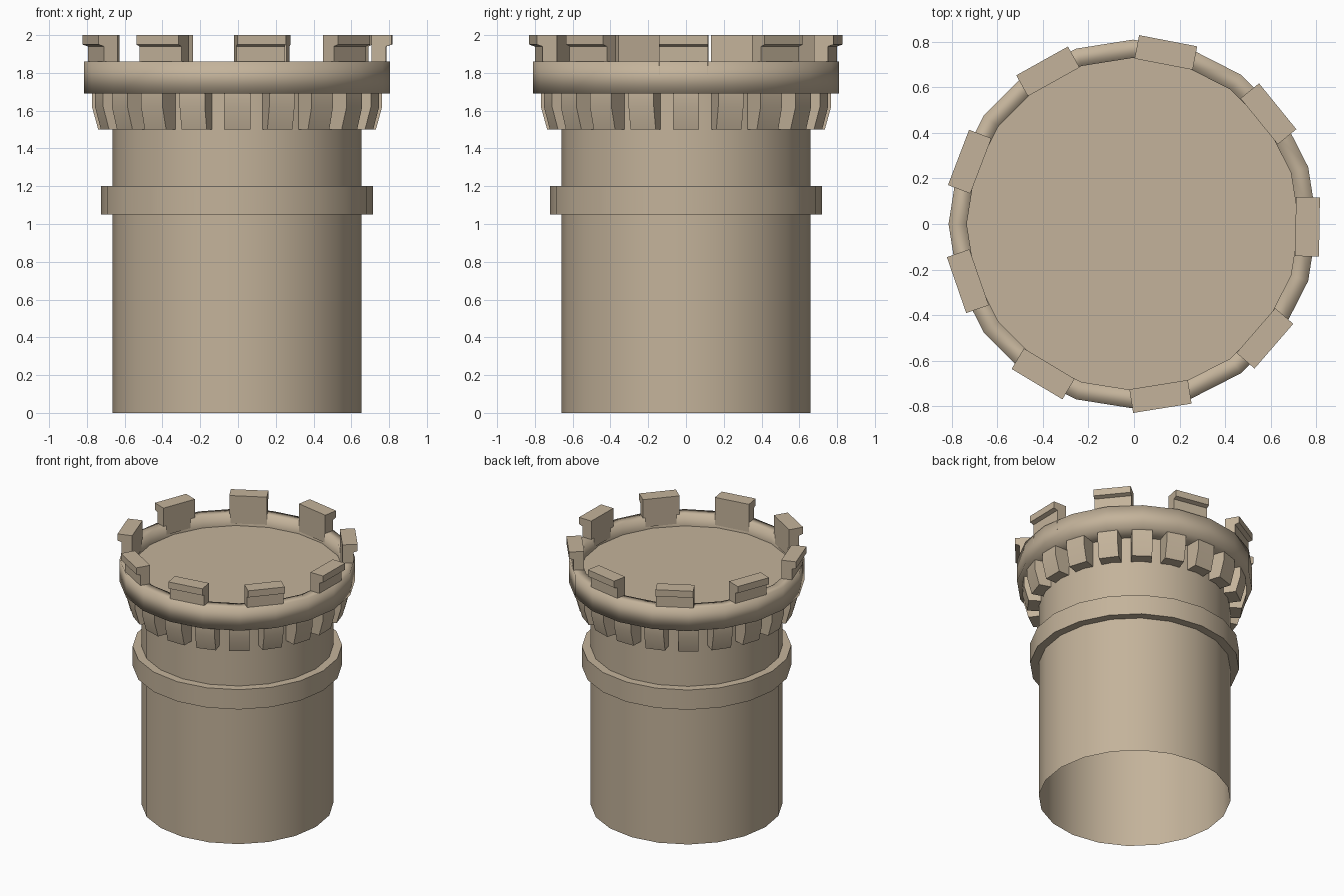
import bpy, bmesh, math
from mathutils import Matrix, Vector

if "Cube" in bpy.data.objects:
    bpy.data.objects.remove(bpy.data.objects["Cube"])

SIDES = 20
OFFSET = Vector((-0.005, 0.0, 0.0))

stone = bpy.data.materials.new("tan_stone")
stone.diffuse_color = (0.55, 0.45, 0.325, 1.0)
stone.use_nodes = True
stone.node_tree.nodes["Principled BSDF"].inputs["Base Color"].default_value = stone.diffuse_color


def finish(name, bm, angle=None):
    """Turn a bmesh into a coloured object; angle = smoothing limit in degrees."""
    bmesh.ops.translate(bm, verts=bm.verts, vec=OFFSET)
    mesh = bpy.data.meshes.new(name)
    bm.to_mesh(mesh)
    bm.free()
    mesh.materials.append(stone)
    obj = bpy.data.objects.new(name, mesh)
    bpy.context.collection.objects.link(obj)
    if angle is not None:
        bpy.ops.object.select_all(action='DESELECT')
        obj.select_set(True)
        bpy.context.view_layer.objects.active = obj
        bpy.ops.object.shade_smooth_by_angle(angle=math.radians(angle))
    return obj


def lathe(name, profile, closed=False, angle=40):
    """Revolve (radius, z) points around z; profile runs bottom to top on the outside."""
    bm = bmesh.new()
    rings = []
    for r, z in profile:
        rings.append([bm.verts.new((r * math.cos(2 * math.pi * i / SIDES),
                                    r * math.sin(2 * math.pi * i / SIDES), z))
                      for i in range(SIDES)])
    pairs = list(zip(rings, rings[1:]))
    if closed:
        pairs.append((rings[-1], rings[0]))
    for a, b in pairs:
        for i in range(SIDES):
            j = (i + 1) % SIDES
            bm.faces.new((a[i], a[j], b[j], b[i]))
    return finish(name, bm, angle)


def radial_blocks(name, profile, width, count, start, angle):
    """Extrude a (radius, z) profile sideways and repeat it around the tower."""
    bm = bmesh.new()
    for k in range(count):
        rot = Matrix.Rotation(math.radians(start) + 2 * math.pi * k / count, 3, 'Z')
        a, b = [[bm.verts.new(rot @ Vector((r, s * width / 2, z))) for r, z in profile]
                for s in (-1, 1)]
        n = len(profile)
        bm.faces.new(a)
        bm.faces.new(b[::-1])
        for i in range(n):
            j = (i + 1) % n
            bm.faces.new((a[i], b[i], b[j], a[j]))
    bmesh.ops.recalc_face_normals(bm, faces=bm.faces)
    return finish(name, bm, angle)


# Main shaft, open at the bottom
lathe("tower_shaft", [(0.66, 0.0), (0.66, 1.72)])

# Square band around the shaft
lathe("band", [(0.66, 1.05), (0.72, 1.05), (0.72, 1.2), (0.66, 1.2)])

# Softly shaded parapet ring
lathe("parapet_ring", [(0.66, 1.69), (0.81, 1.69), (0.81, 1.86), (0.73, 1.86), (0.73, 1.76)],
      angle=120)

# Floor inside the parapet
bm = bmesh.new()
bmesh.ops.create_circle(bm, cap_ends=True, segments=SIDES, radius=0.73,
                        matrix=Matrix.Translation((0, 0, 1.77)))
finish("roof_floor", bm)

# Supporting corbels under the ring
radial_blocks("corbels", [(0.64, 1.5), (0.735, 1.5), (0.768, 1.62), (0.768, 1.69), (0.64, 1.69)],
              0.14, 20, 0, 40)

# Battlements with an outward lip
radial_blocks("battlements", [(0.715, 1.79), (0.79, 1.79), (0.79, 1.94), (0.82, 1.95),
                              (0.82, 2.0), (0.715, 2.0)],
              0.26, 9, -0.9, 40)
